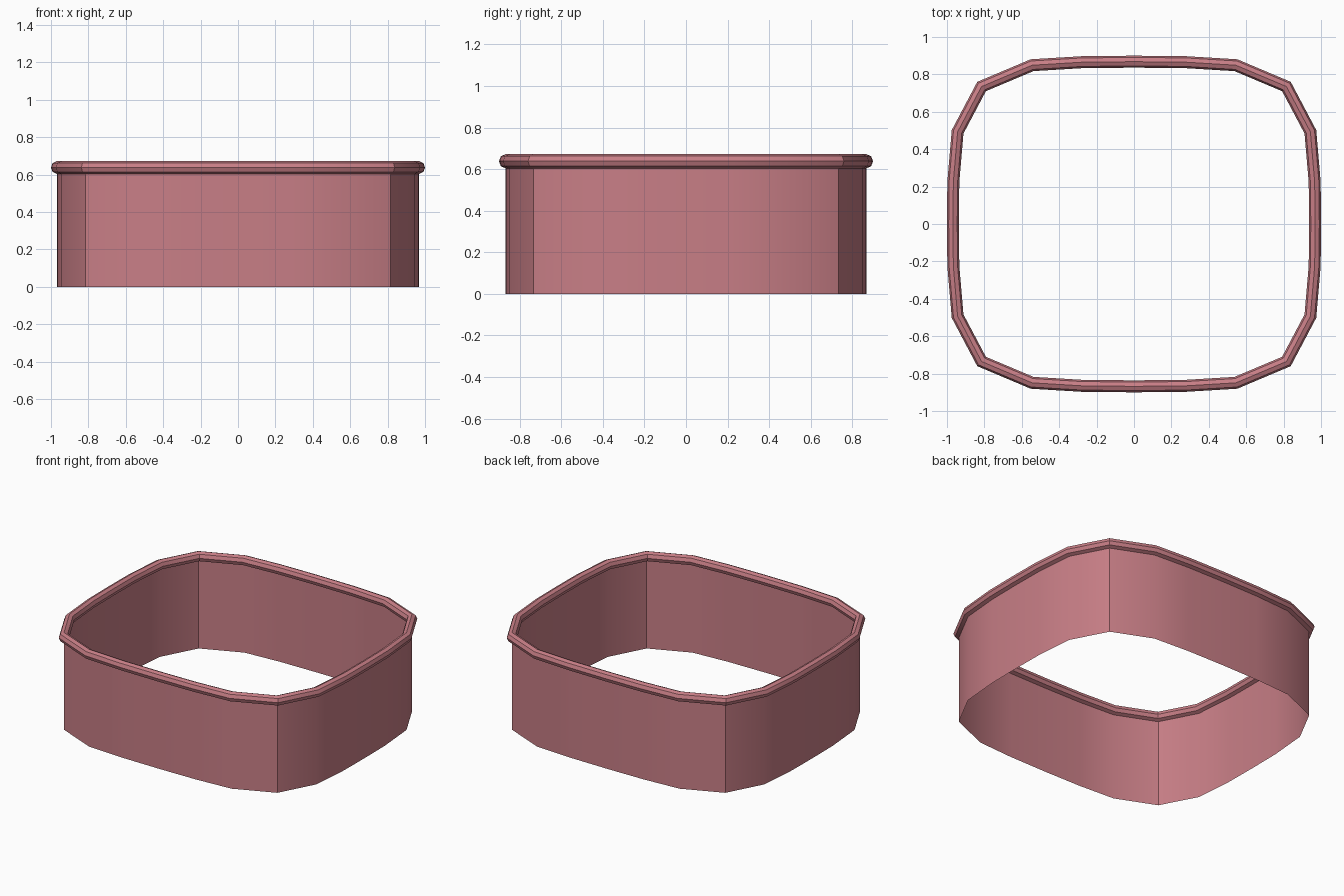
import bpy, bmesh, math
from mathutils import Vector

cube = bpy.data.objects.get("Cube")
if cube:
    bpy.data.objects.remove(cube, do_unlink=True)

# One flat colour
pink = bpy.data.materials.new("dusty pink")
pink.use_nodes = True
colour = (0.58, 0.21, 0.24, 1.0)
pink.diffuse_color = colour
pink.node_tree.nodes["Principled BSDF"].inputs["Base Color"].default_value = colour

# Quarter outline, mirrored into a closed rounded-square loop
quarter = [(0.968, 0.0), (0.966, 0.225), (0.943, 0.493), (0.815, 0.735),
           (0.545, 0.849), (0.28, 0.865), (0.0, 0.868)]
half = quarter + [(-x, y) for x, y in reversed(quarter[:-1])]
path = [Vector(p) for p in half + [(x, -y) for x, y in reversed(half[1:-1])]]


def mitre(i):
    """Outward offset direction at a path point, scaled to keep the width even."""
    a, b, c = path[i - 1], path[i], path[(i + 1) % len(path)]
    d1, d2 = (b - a).normalized(), (c - b).normalized()
    n1, n2 = Vector((d1.y, -d1.x)), Vector((d2.y, -d2.x))
    m = (n1 + n2).normalized()
    return m / m.dot(n1)


def sweep(name, profile, closed):
    """Sweep a profile of (outward offset, height) points round the outline."""
    bm = bmesh.new()
    rings = []
    for i, p in enumerate(path):
        m = mitre(i)
        rings.append([bm.verts.new((p.x + m.x * o, p.y + m.y * o, z))
                      for o, z in profile])
    k = len(profile)
    for i, ring in enumerate(rings):
        nxt = rings[(i + 1) % len(rings)]
        for j in range(k if closed else k - 1):
            j2 = (j + 1) % k
            bm.faces.new((ring[j], nxt[j], nxt[j2], ring[j2]))
    mesh = bpy.data.meshes.new(name)
    bm.to_mesh(mesh)
    bm.free()
    mesh.materials.append(pink)
    obj = bpy.data.objects.new(name, mesh)
    bpy.context.collection.objects.link(obj)
    bpy.ops.object.select_all(action='DESELECT')
    obj.select_set(True)
    bpy.context.view_layer.objects.active = obj
    bpy.ops.object.shade_smooth_by_angle(angle=math.radians(30))
    return obj


# Thin open wall
sweep("wall", [(0, 0), (0, 0.638)], False)

# Rolled eight-sided rim
rim_z, rim_w, rim_h = 0.638, 0.032, 0.034
rim = [(rim_w * math.cos(a), rim_z + rim_h * math.sin(a))
       for a in (math.tau * i / 8 for i in range(8))]
sweep("rim", rim, True)
